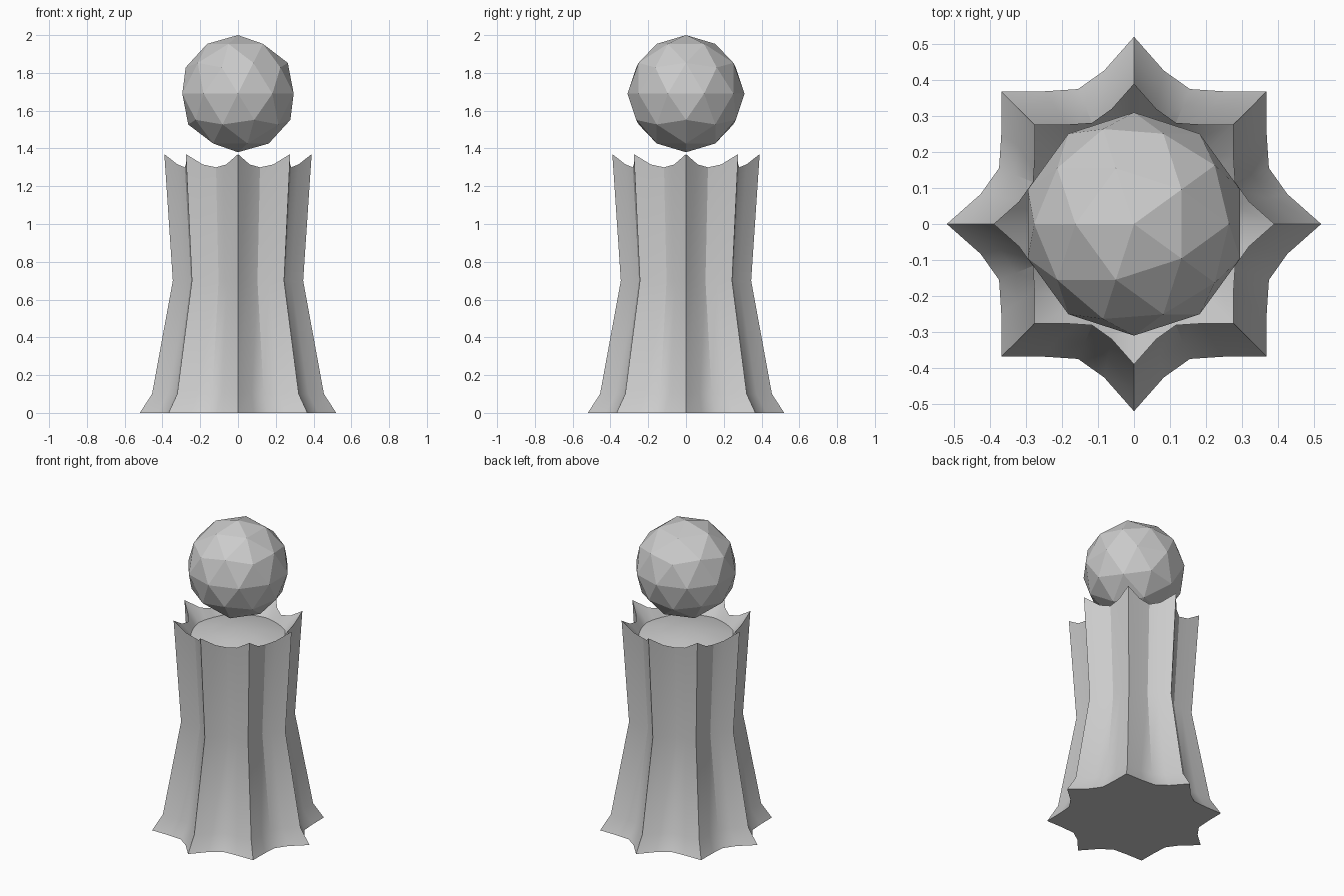
import bpy, bmesh
from math import radians, cos, sin, pi

if "Cube" in bpy.data.objects:
    bpy.data.objects.remove(bpy.data.objects["Cube"])


def finish(name, bm):
    bmesh.ops.recalc_face_normals(bm, faces=bm.faces)
    me = bpy.data.meshes.new(name)
    bm.to_mesh(me)
    bm.free()
    ob = bpy.data.objects.new(name, me)
    bpy.context.collection.objects.link(ob)
    return ob


# One quarter of the star outline: angle, radius factor, rim drop
QUARTER = [(0, 1.0, 0.0), (11, 0.835, 0.055), (22.5, 0.78, 0.07),
           (34, 0.855, 0.055), (45, 1.0, 0.0), (56, 0.855, 0.055),
           (67.5, 0.78, 0.07), (79, 0.835, 0.055)]
STAR = [(a + 90 * q, f, d) for q in range(4) for a, f, d in QUARTER]

bm = bmesh.new()


def ring(radius, z, drop=0.0, power=1.0):
    return [bm.verts.new((radius * f ** power * cos(radians(a)),
                          radius * f ** power * sin(radians(a)),
                          z - drop * d)) for a, f, d in STAR]


# Fluted body: outer wall, scalloped rim, shallow dish inside
rings = [ring(0.52, 0), ring(0.455, 0.10), ring(0.345, 0.70),
         ring(0.39, 1.37, drop=1),
         ring(0.285, 1.25, power=0.1), ring(0.15, 1.28, power=0)]
n = len(STAR)
for lo, hi in zip(rings, rings[1:]):
    for i in range(n):
        j = (i + 1) % n
        bm.faces.new((lo[i], lo[j], hi[j], hi[i]))
bm.faces.new(rings[0])
centre = bm.verts.new((0, 0, 1.29))
for i in range(n):
    bm.faces.new((rings[-1][i], rings[-1][(i + 1) % n], centre))
body = finish("fluted_body", bm)
bpy.context.view_layer.objects.active = body
body.select_set(True)
bpy.ops.object.shade_smooth_by_angle(angle=radians(30))

# Faceted ball floating above the rim
bm = bmesh.new()
bmesh.ops.create_icosphere(bm, subdivisions=2, radius=0.31)
ball = finish("ball", bm)
ball.location = (0, 0, 1.69)
ball.rotation_euler = (0, 0, pi)
